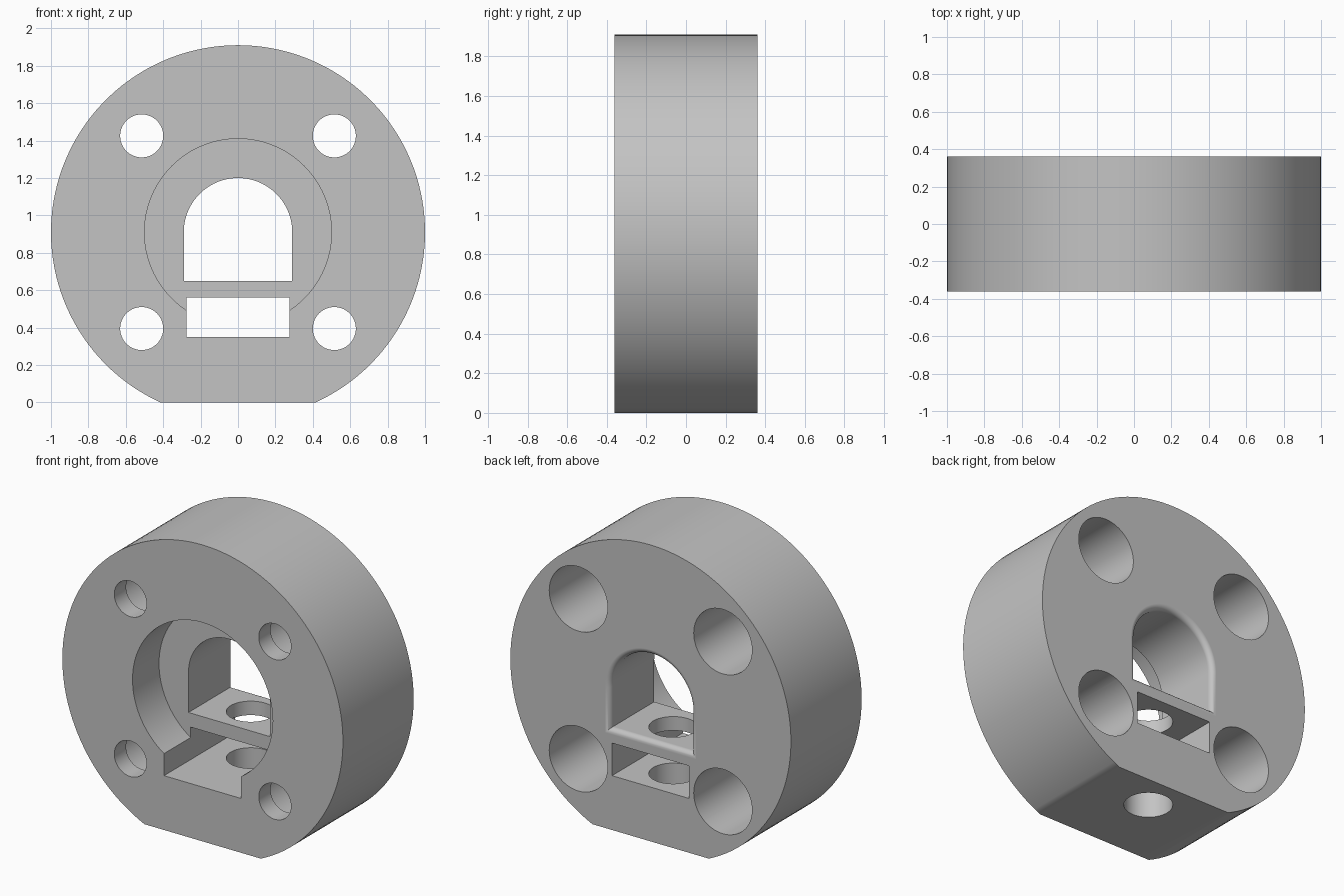
import bpy
import bmesh
from math import asin, cos, pi, radians, sin
from mathutils import Matrix

cube = bpy.data.objects.get("Cube")
if cube:
    bpy.data.objects.remove(cube, do_unlink=True)

CENTRE_Z = 0.91
FRONT, BACK = -0.36, 0.36
RECESS_FLOOR = -0.09
PAST = 0.1  # how far cutters reach beyond a surface

grey = bpy.data.materials.new("Grey")
grey.use_nodes = True
colour = (0.55, 0.55, 0.55, 1.0)
grey.diffuse_color = colour
grey.node_tree.nodes["Principled BSDF"].inputs["Base Color"].default_value = colour


def finish(name, bm):
    bmesh.ops.recalc_face_normals(bm, faces=bm.faces)
    mesh = bpy.data.meshes.new(name)
    bm.to_mesh(mesh)
    bm.free()
    mesh.materials.append(grey)
    obj = bpy.data.objects.new(name, mesh)
    bpy.context.collection.objects.link(obj)
    return obj


def loft(name, sections):
    """Closed solid through (y, outline) sections, outlines in x and z."""
    bm = bmesh.new()
    rings = [[bm.verts.new((x, y, z)) for x, z in outline] for y, outline in sections]
    count = len(rings[0])
    for a, b in zip(rings, rings[1:]):
        for i in range(count):
            j = (i + 1) % count
            bm.faces.new((a[i], a[j], b[j], b[i]))
    bm.faces.new(rings[0])
    bm.faces.new(rings[-1])
    return finish(name, bm)


def arc(x, z, radius, start, end, steps):
    angles = [start + (end - start) * i / steps for i in range(steps + 1)]
    return [(x + radius * cos(a), z + radius * sin(a)) for a in angles]


def bore(name, x, z, radius, y0, y1, sides=64):
    outline = arc(x, z, radius, 0, 2 * pi, sides)[:-1]
    return loft(name, [(y0, outline), (y1, outline)])


def arch(offset):
    half = 0.29 + offset
    floor = 0.65 - offset
    return [(-half, floor), (half, floor)] + arc(0, CENTRE_Z, half, 0, pi, 40)


# Round body with a flat foot
foot = asin(CENTRE_Z)
outline = arc(0, CENTRE_Z, 1.0, -foot, pi + foot, 120)
body = loft("flange_body", [(FRONT, outline), (BACK, outline)])

# Front recess
cutters = [bore("recess_cutter", 0, CENTRE_Z, 0.5, FRONT - PAST, RECESS_FLOOR, 96)]

# Arched window with a rounded rim at the back
RIM = 0.035
sections = [(RECESS_FLOOR - PAST, arch(0))]
for i in range(9):
    t = i / 8 * pi / 2
    sections.append((BACK - RIM + RIM * sin(t), arch(RIM * (1 - cos(t)))))
sections.append((BACK + PAST, arch(RIM)))
cutters.append(loft("window_cutter", sections))

# Rectangular slot below the window
slot = [(-0.275, 0.35), (0.275, 0.35), (0.275, 0.56), (-0.275, 0.56)]
cutters.append(loft("slot_cutter", [(FRONT - PAST, slot), (BACK + PAST, slot)]))

# Four bolt holes with wide counterbores from the back
for sx in (-1, 1):
    for sz in (-1, 1):
        x, z = sx * 0.515, CENTRE_Z + sz * 0.515
        cutters.append(bore("counterbore_cutter", x, z, 0.208, FRONT + 0.12, BACK + PAST))
        cutters.append(bore("bolt_hole_cutter", x, z, 0.115, FRONT - PAST, 0))

# Upright hole from the foot through the slot and the shelf
bm = bmesh.new()
bmesh.ops.create_cone(bm, cap_ends=True, segments=64, radius1=0.143, radius2=0.143,
                      depth=0.9, matrix=Matrix.Translation((0, 0.13, 0.35)))
cutters.append(finish("upright_hole_cutter", bm))

# Cut everything out of the body
bpy.ops.object.select_all(action="DESELECT")
body.select_set(True)
bpy.context.view_layer.objects.active = body
for cutter in cutters:
    cutter.hide_render = True
    mod = body.modifiers.new("Cut", "BOOLEAN")
    mod.operation = "DIFFERENCE"
    mod.solver = "EXACT"
    mod.object = cutter
    bpy.ops.object.modifier_apply(modifier=mod.name)
    bpy.data.objects.remove(cutter, do_unlink=True)

# Smooth the curved walls, keep flat faces clean
bpy.ops.object.shade_smooth_by_angle(angle=radians(30))
normals = body.modifiers.new("Weighted normals", "WEIGHTED_NORMAL")
normals.keep_sharp = True
